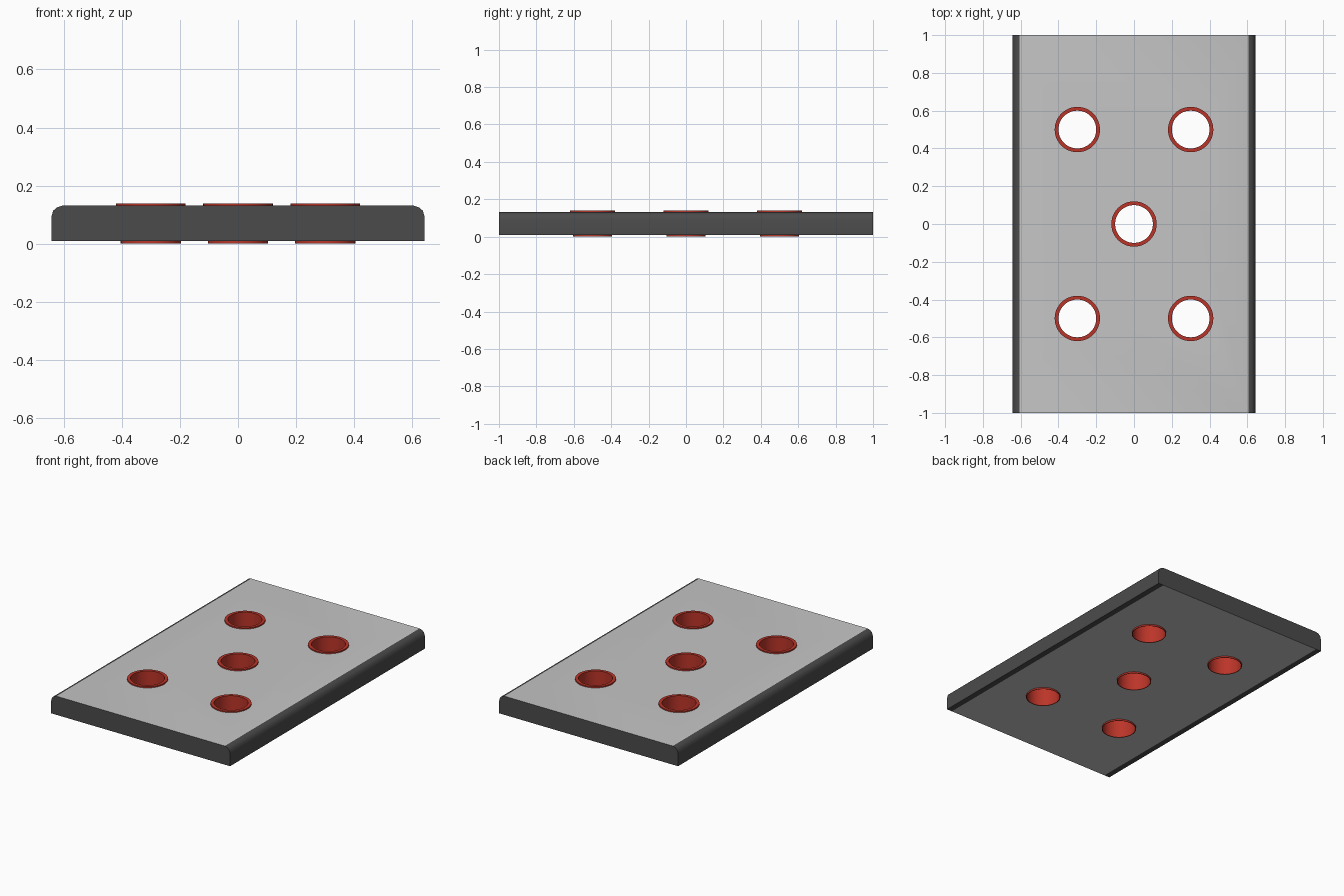
import bpy, bmesh, math

if "Cube" in bpy.data.objects:
    bpy.data.objects.remove(bpy.data.objects["Cube"])


def material(name, rgb):
    m = bpy.data.materials.new(name)
    m.diffuse_color = (*rgb, 1)
    m.use_nodes = True
    m.node_tree.nodes["Principled BSDF"].inputs["Base Color"].default_value = m.diffuse_color
    return m


LIGHT = material("light grey", (0.56, 0.56, 0.56))
DARK = material("dark grey", (0.07, 0.07, 0.07))
RED = material("red", (0.5, 0.035, 0.022))
HOLES = [(0, 0)] + [(x, y) for x in (-0.3, 0.3) for y in (-0.5, 0.5)]


def finish(name, bm, mats):
    me = bpy.data.meshes.new(name)
    bm.to_mesh(me)
    bm.free()
    ob = bpy.data.objects.new(name, me)
    bpy.context.collection.objects.link(ob)
    for m in mats:
        me.materials.append(m)
    return ob


def lathe(name, profile, n=48):
    """Closed (radius, z) profile spun round every hole position."""
    bm = bmesh.new()
    k = len(profile)
    for cx, cy in HOLES:
        rings = [[bm.verts.new((cx + r * math.cos(2 * math.pi * i / n),
                                cy + r * math.sin(2 * math.pi * i / n), z))
                  for r, z in profile] for i in range(n)]
        for i in range(n):
            a, b = rings[i], rings[(i + 1) % n]
            for j in range(k):
                bm.faces.new((a[j], b[j], b[(j + 1) % k], a[(j + 1) % k]))
    bmesh.ops.recalc_face_normals(bm, faces=bm.faces)
    return finish(name, bm, [RED])


# plate: rounded profile extruded along y
half = [(0.605, 0.01), (0.643, 0.01), (0.643, 0.09), (0.637, 0.113),
        (0.624, 0.125), (0.605, 0.131)]
profile = half + [(-x, z) for x, z in reversed(half)]
bm = bmesh.new()
face = bm.faces.new([bm.verts.new((x, -1, z)) for x, z in profile])
ext = bmesh.ops.extrude_face_region(bm, geom=[face])
for v in ext["geom"]:
    if isinstance(v, bmesh.types.BMVert):
        v.co.y = 1
bmesh.ops.recalc_face_normals(bm, faces=bm.faces)
for f in bm.faces:
    # the wide top and bottom panels are light
    wide = abs(f.normal.z) > 0.9 and abs(f.calc_center_median().x) < 0.1
    f.material_index = 0 if wide else 1
plate = finish("plate", bm, [LIGHT, DARK])

# cut the five through holes
bm = bmesh.new()
for cx, cy in HOLES:
    r = bmesh.ops.create_cone(bm, cap_ends=True, segments=48, radius1=0.102,
                              radius2=0.102, depth=0.5)
    bmesh.ops.translate(bm, verts=r["verts"], vec=(cx, cy, 0))
cutter = finish("hole_cutter", bm, [RED])
mod = plate.modifiers.new("holes", "BOOLEAN")
mod.object = cutter
mod.solver = "EXACT"
bpy.context.view_layer.objects.active = plate
bpy.ops.object.modifier_apply(modifier="holes")
bpy.data.objects.remove(cutter)

# red liners: tube through the plate with a thin flange on top
liners = lathe("hole_liners", [(0.1, 0.0), (0.104, 0.0), (0.104, 0.128),
                               (0.12, 0.128), (0.12, 0.139), (0.1, 0.139)])

# smooth the round parts, keep the edges sharp
for ob in (plate, liners):
    bpy.ops.object.select_all(action="DESELECT")
    ob.select_set(True)
    bpy.context.view_layer.objects.active = ob
    bpy.ops.object.shade_smooth_by_angle(angle=math.radians(35))
